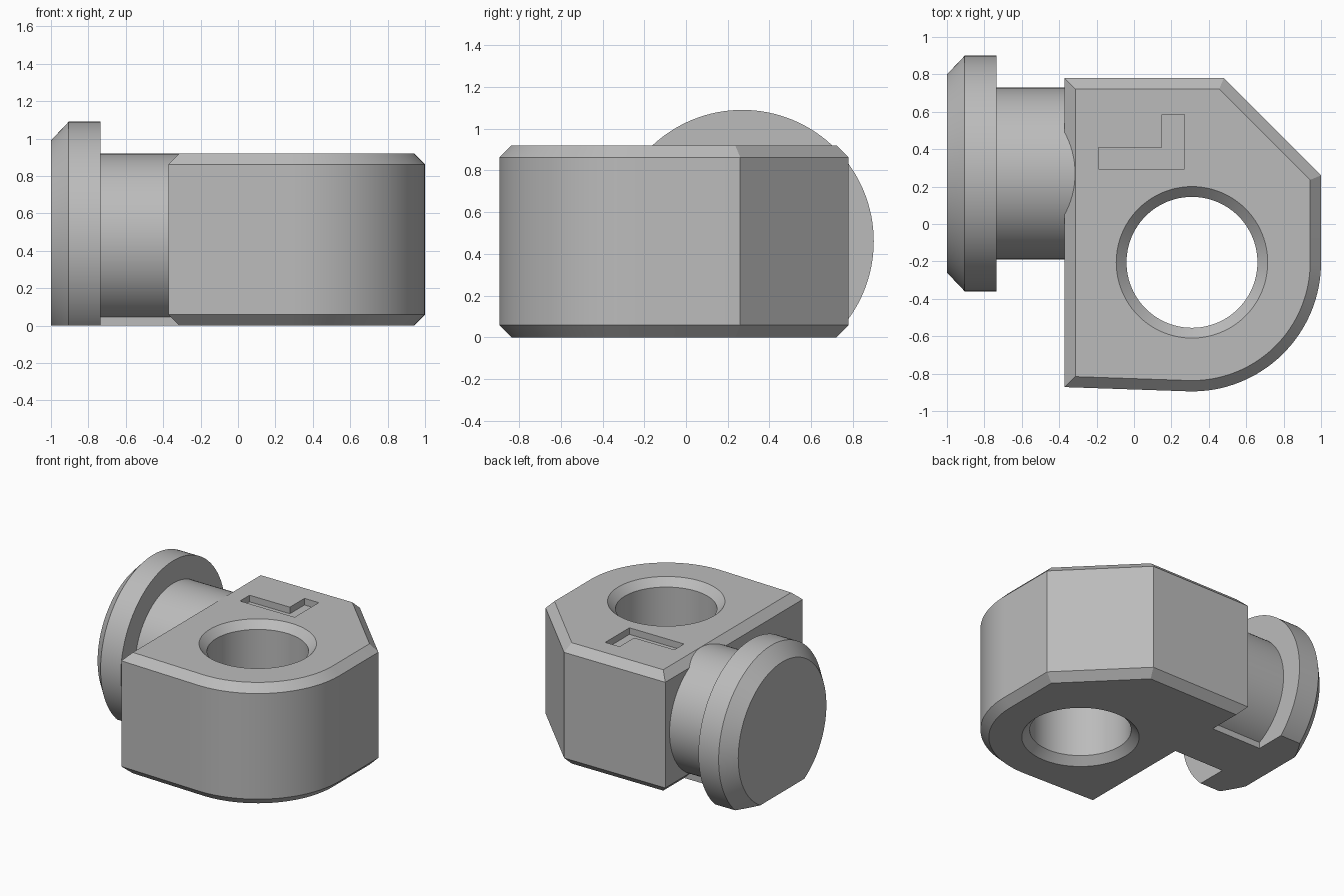
import bpy, bmesh, math
from mathutils import Matrix

cube = bpy.data.objects.get("Cube")
if cube:
    bpy.data.objects.remove(cube, do_unlink=True)

HEIGHT = 0.92
CHAMFER = 0.058

grey = bpy.data.materials.new("plain grey")
grey.use_nodes = True
COLOUR = (0.5, 0.5, 0.5, 1)
grey.diffuse_color = COLOUR
grey.node_tree.nodes["Principled BSDF"].inputs["Base Color"].default_value = COLOUR


def finish(name, bm):
    """Turn a bmesh into a grey object."""
    bmesh.ops.recalc_face_normals(bm, faces=bm.faces)
    mesh = bpy.data.meshes.new(name)
    bm.to_mesh(mesh)
    bm.free()
    mesh.materials.append(grey)
    ob = bpy.data.objects.new(name, mesh)
    bpy.context.collection.objects.link(ob)
    return ob


def prism(outline, z0, z1):
    """Extrude a plan outline between two heights."""
    bm = bmesh.new()
    base = bm.faces.new([bm.verts.new((x, y, z0)) for x, y in outline])
    top = bmesh.ops.extrude_face_region(bm, geom=[base], use_keep_orig=True)["geom"]
    moved = [v for v in top if isinstance(v, bmesh.types.BMVert)]
    bmesh.ops.translate(bm, verts=moved, vec=(0, 0, z1 - z0))
    bmesh.ops.recalc_face_normals(bm, faces=bm.faces)
    return bm


def lathe(profile, matrix, steps=96):
    """Revolve (radius, height) pairs into a capped solid."""
    bm = bmesh.new()
    rings = []
    for r, h in profile:
        angles = [2 * math.pi * i / steps for i in range(steps)]
        rings.append([bm.verts.new((r * math.cos(a), r * math.sin(a), h)) for a in angles])
    for low, high in zip(rings, rings[1:]):
        for i in range(steps):
            j = (i + 1) % steps
            bm.faces.new((low[i], low[j], high[j], high[i]))
    bm.faces.new(rings[0])
    bm.faces.new(rings[-1])
    bmesh.ops.transform(bm, matrix=matrix, verts=bm.verts)
    return bm


def select_only(ob):
    bpy.ops.object.select_all(action="DESELECT")
    ob.select_set(True)
    bpy.context.view_layer.objects.active = ob


def smooth(ob):
    select_only(ob)
    bpy.ops.object.shade_smooth_by_angle(angle=math.radians(25))


def cut(ob, cutter):
    cutter.hide_render = True
    mod = ob.modifiers.new("cut", "BOOLEAN")
    mod.operation = "DIFFERENCE"
    mod.solver = "EXACT"
    mod.object = cutter
    select_only(ob)
    bpy.ops.object.modifier_apply(modifier=mod.name)
    bpy.data.objects.remove(cutter, do_unlink=True)


# Block: rounded front right corner, clipped back corner, chamfered rims
HOLE_X, HOLE_Y, ROUND = 0.31, -0.205, 0.69
outline = [(-0.372, -0.872)]
for i in range(33):
    a = math.radians(-91.5 + 91.5 * i / 32)
    outline.append((HOLE_X + ROUND * math.cos(a), HOLE_Y + ROUND * math.sin(a)))
outline += [(1.0, 0.26), (0.48, 0.78), (-0.372, 0.78)]
bm = prism(outline, 0, HEIGHT)
rims = [e for e in bm.edges if abs(e.verts[0].co.z - e.verts[1].co.z) < 0.001]
bmesh.ops.bevel(bm, geom=rims, offset=CHAMFER, segments=1, affect="EDGES")
block = finish("block", bm)

# Through hole, countersunk at both ends
OVER = 0.1
hole = [(0.405 + OVER, -OVER), (0.35, 0.055), (0.35, HEIGHT - 0.055), (0.405 + OVER, HEIGHT + OVER)]
cut(block, finish("hole_cutter", lathe(hole, Matrix.Translation((HOLE_X, HOLE_Y, 0)))))

# Shallow angled recess in the top face
recess = [(-0.19, 0.295), (0.27, 0.295), (0.27, 0.585), (0.15, 0.585), (0.15, 0.41), (-0.19, 0.41)]
cut(block, finish("recess_cutter", prism(recess, HEIGHT - 0.05, HEIGHT + OVER)))
smooth(block)

# Stem and end disc share a sideways axis
axis = Matrix.Translation((0, 0.27, 0.46)) @ Matrix.Rotation(math.pi / 2, 4, "Y")
stem = finish("stem", lathe([(0.459, -0.8), (0.459, -0.25)], axis))
smooth(stem)

bm = lathe([(0.53, -1), (0.63, -0.905), (0.63, -0.735)], axis, 128)
cut_geom = bm.verts[:] + bm.edges[:] + bm.faces[:]
res = bmesh.ops.bisect_plane(bm, geom=cut_geom, plane_co=(0, 0, 0), plane_no=(0, 0, -1), clear_outer=True)
flat = [e for e in res["geom_cut"] if isinstance(e, bmesh.types.BMEdge)]
bmesh.ops.holes_fill(bm, edges=flat, sides=0)
disc = finish("end_disc", bm)
smooth(disc)

# Flat foot under the stem, joining disc and block
foot = [(-0.78, 0.07), (-0.3, 0.07), (-0.3, 0.47), (-0.78, 0.47)]
finish("stem_foot", prism(foot, 0, 0.06))
